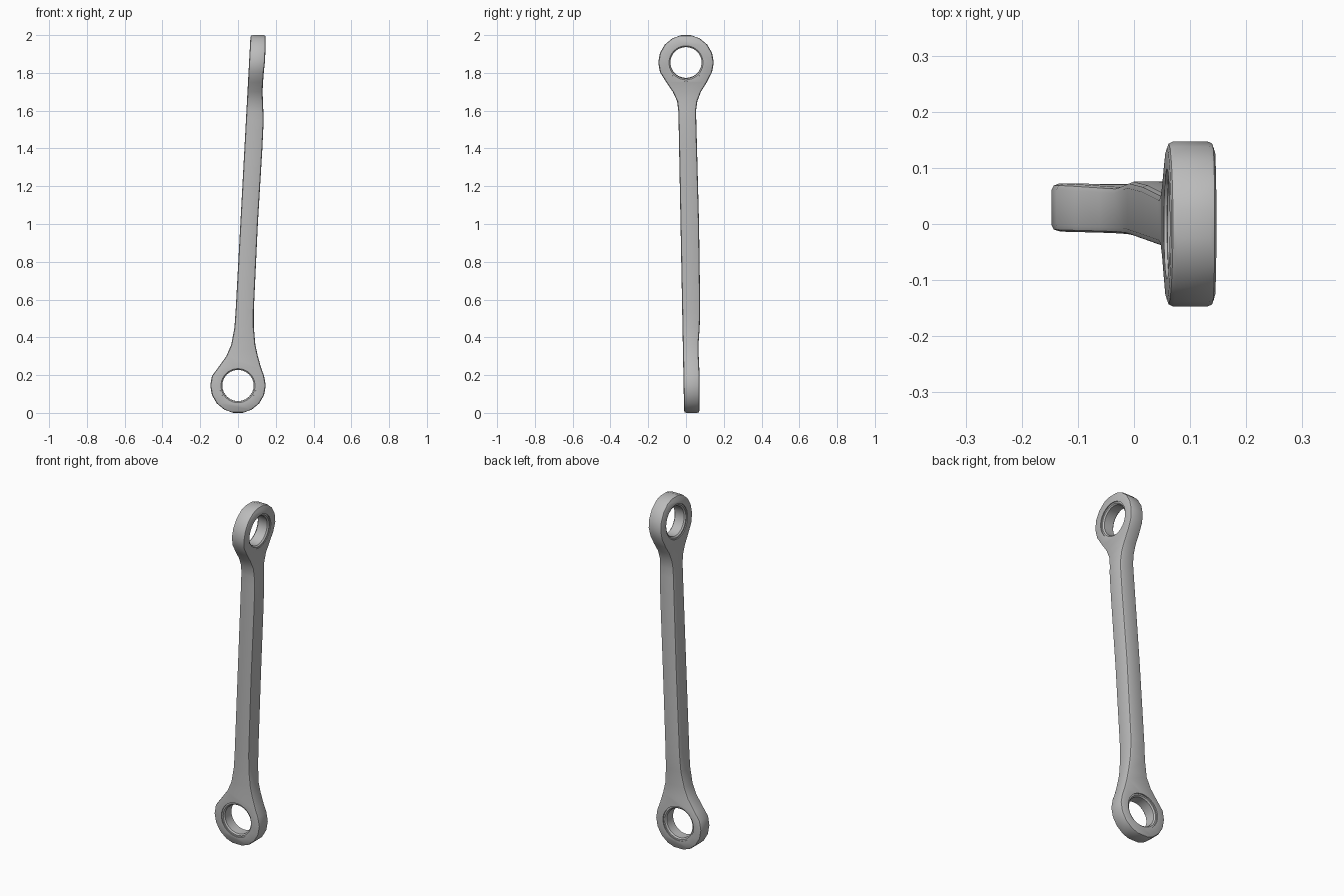
import bpy, bmesh
from math import sin, cos, radians
from mathutils import Matrix

cube = bpy.data.objects.get("Cube")
if cube:
    bpy.data.objects.remove(cube, do_unlink=True)

steel = bpy.data.materials.new("grey steel")
steel.use_nodes = True
grey = (0.5, 0.5, 0.5, 1)
steel.diffuse_color = grey
steel.node_tree.nodes["Principled BSDF"].inputs["Base Color"].default_value = grey

R, BORE, HOLE = 0.147, 0.098, 0.083
LOW_Z, TOP_Z = 0.145, 1.855


def make_object(name, bm):
    mesh = bpy.data.meshes.new(name)
    bmesh.ops.recalc_face_normals(bm, faces=bm.faces)
    bm.to_mesh(mesh)
    bm.free()
    obj = bpy.data.objects.new(name, mesh)
    bpy.context.collection.objects.link(obj)
    mesh.materials.append(steel)
    return obj


def smooth(obj, angle=30):
    bpy.ops.object.select_all(action="DESELECT")
    obj.select_set(True)
    bpy.context.view_layer.objects.active = obj
    bpy.ops.object.shade_smooth_by_angle(angle=radians(angle))


def bevel(obj, width, segments):
    mod = obj.modifiers.new("edge_bevel", "BEVEL")
    mod.width, mod.segments = width, segments
    mod.limit_method, mod.angle_limit = "ANGLE", radians(50)


def interpolate(table, z):
    for (z0, v0), (z1, v1) in zip(table, table[1:]):
        if z <= z1:
            return v0 + (v1 - v0) * (z - z0) / (z1 - z0)
    return table[-1][1]


# Side lines of the rod: left, right, front and back limits by height
LOW_NECK = [(0.24, -0.105, 0.122), (0.3, -0.062, 0.105), (0.36, -0.036, 0.092), (0.45, -0.019, 0.084)]
TOP_NECK = [(1.6, -0.041, 0.053), (1.65, -0.047, 0.06), (1.7, -0.07, 0.079), (1.75, -0.104, 0.11)]
RIGHT = [(0.55, 0.084), (1.0, 0.105), (1.4, 0.129), (1.55, 0.136), (1.7, 0.13), (1.78, 0.134), (1.87, 0.144), (2, 0.147)]
BACK = [(0, 0.071), (0.2, 0.072), (0.35, 0.065), (0.5, 0.076), (1.0, 0.069), (1.6, 0.053)]


def left(z):
    return -0.012 + (z - 0.55) * 0.054


def front(z):
    return -0.01 - z * 0.019


# Cross-sections from the bottom of the lower eye to the top of the upper eye
sections = []
arc = [(R * sin(radians(a)), R * cos(radians(a))) for a in range(10, 111, 20)]
for half, rise in arc:
    z = LOW_Z - rise
    sections.append((z, -half, half, front(z), interpolate(BACK, z)))
for z, x0, x1 in LOW_NECK:
    sections.append((z, x0, x1, front(z), interpolate(BACK, z)))
for z in (0.55, 0.8, 1.0, 1.2, 1.4, 1.55):
    sections.append((z, left(z), interpolate(RIGHT, z), front(z), interpolate(BACK, z)))
for z, y0, y1 in TOP_NECK:
    sections.append((z, left(z), interpolate(RIGHT, z), y0, y1))
for half, rise in reversed(arc):
    z = TOP_Z + rise
    sections.append((z, left(z), interpolate(RIGHT, z), -half, half))

# Rod body lofted through the sections
bm = bmesh.new()
rings = [[bm.verts.new(p) for p in ((a, c, z), (b, c, z), (b, d, z), (a, d, z))]
         for z, a, b, c, d in sections]
for lower, upper in zip(rings, rings[1:]):
    for i in range(4):
        j = (i + 1) % 4
        bm.faces.new((lower[i], lower[j], upper[j], upper[i]))
bm.faces.new(rings[0])
bm.faces.new(rings[-1])
rod = make_object("connecting_rod", bm)
bevel(rod, 0.011, 2)


def bore_cutter(name, matrix):
    bm = bmesh.new()
    bmesh.ops.create_cone(bm, cap_ends=True, segments=40, radius1=BORE, radius2=BORE,
                          depth=0.3, matrix=matrix)
    cutter = make_object(name, bm)
    cutter.hide_render = True
    cutter.hide_set(True)
    cutter.display_type = "WIRE"
    cut = rod.modifiers.new(name, "BOOLEAN")
    cut.operation, cut.object, cut.solver = "DIFFERENCE", cutter, "EXACT"
    return cutter


def bushing(name, matrix, length):
    bm = bmesh.new()
    h, c = length / 2, 0.007
    profile = [(HOLE, -h + c), (HOLE + c, -h), (BORE + 0.001, -h),
               (BORE + 0.001, h), (HOLE + c, h), (HOLE, h - c)]
    loops = []
    for k in range(40):
        t = radians(k * 9)
        loops.append([bm.verts.new(matrix @ Matrix.Translation((r * cos(t), r * sin(t), w)).translation)
                      for r, w in profile])
    for k in range(40):
        a, b = loops[k], loops[(k + 1) % 40]
        for i in range(6):
            j = (i + 1) % 6
            bm.faces.new((a[i], a[j], b[j], b[i]))
    smooth(make_object(name, bm))


# Bored eyes with recessed bushings, tilted with the rod
low = Matrix.Translation((0, 0.029, LOW_Z)) @ Matrix.Rotation(radians(91), 4, "X")
top = Matrix.Translation((0.1, 0, TOP_Z)) @ Matrix.Rotation(radians(93), 4, "Y")
cutters = [bore_cutter("lower_bore_cutter", low), bore_cutter("upper_bore_cutter", top)]
bushing("lower_bushing", low, 0.072)
bushing("upper_bushing", top, 0.072)

# Bake the bevel and bores so the shading follows the final edges
bpy.context.view_layer.update()
final = bpy.data.meshes.new_from_object(rod.evaluated_get(bpy.context.evaluated_depsgraph_get()))
rod.modifiers.clear()
rod.data = final
smooth(rod, 32)
for cutter in cutters:
    bpy.data.objects.remove(cutter, do_unlink=True)
